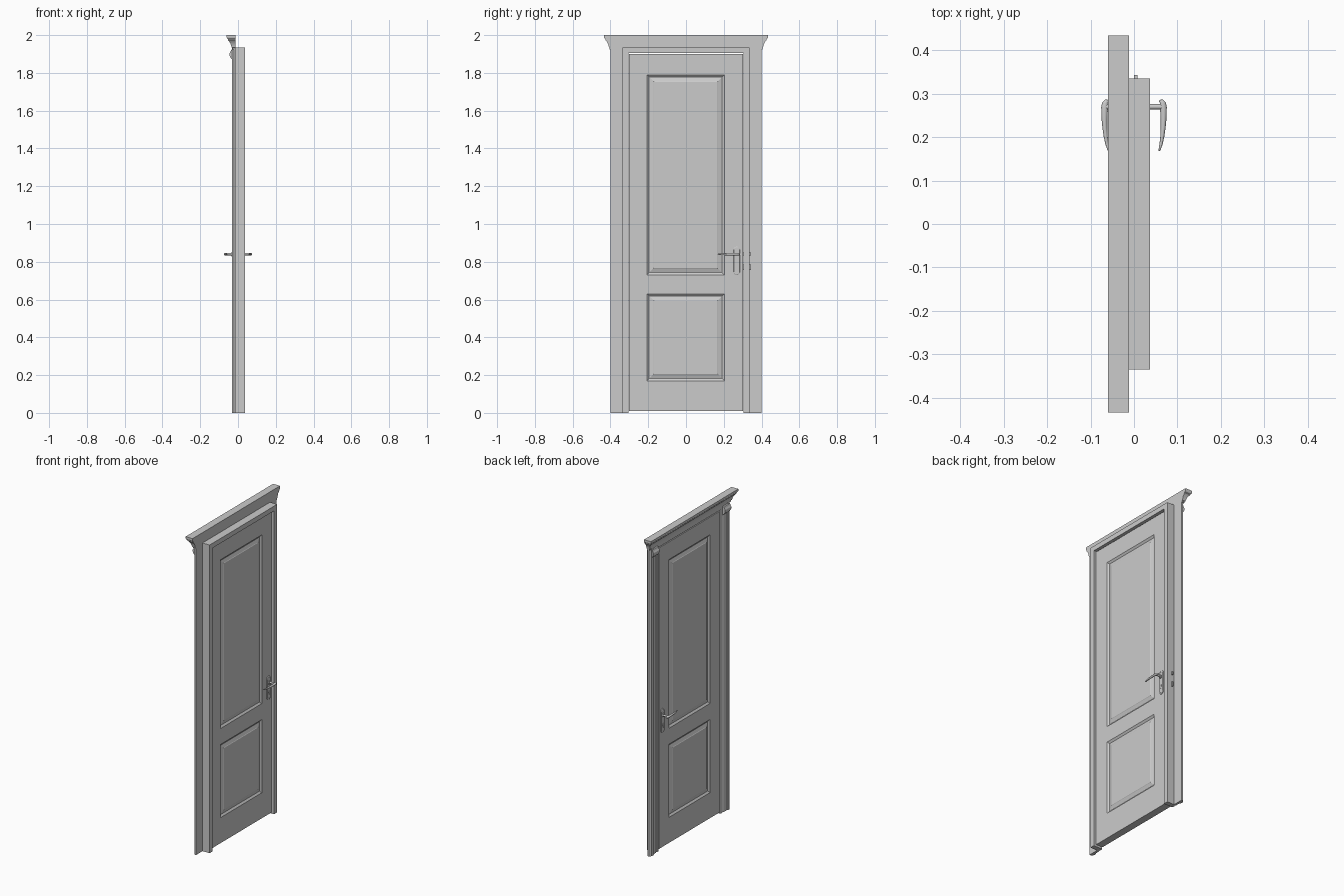
import bpy, bmesh, math
from mathutils import Vector

if "Cube" in bpy.data.objects:
    bpy.data.objects.remove(bpy.data.objects["Cube"])


def finish(name, bm, mirror=None, bevel=0, smooth=None):
    bmesh.ops.recalc_face_normals(bm, faces=bm.faces)
    me = bpy.data.meshes.new(name)
    bm.to_mesh(me)
    bm.free()
    ob = bpy.data.objects.new(name, me)
    bpy.context.collection.objects.link(ob)
    if bevel:
        b = ob.modifiers.new("bevel", 'BEVEL')
        b.width, b.segments = bevel, 2
    if mirror is not None:
        m = ob.modifiers.new("mirror", 'MIRROR')
        m.use_axis = [i == mirror for i in range(3)]
    if smooth:
        bpy.ops.object.select_all(action='DESELECT')
        ob.select_set(True)
        bpy.context.view_layer.objects.active = ob
        bpy.ops.object.shade_smooth_by_angle(angle=math.radians(smooth))
    return ob


def loft(bm, rings, cap=True):
    vr = [[bm.verts.new(p) for p in r] for r in rings]
    for a, b in zip(vr, vr[1:]):
        n = len(a)
        for i in range(n):
            bm.faces.new((a[i], a[(i + 1) % n], b[(i + 1) % n], b[i]))
    if cap:
        bm.faces.new(vr[0])
        bm.faces.new(vr[-1])
    return bm


def surround(name, half, head, profile):
    """Mitred trim round the opening; profile is (distance outward, x)."""
    rings = [[(x, s * (half + u), (head + u) if top else 0) for u, x in profile]
             for s, top in ((-1, 0), (-1, 1), (1, 1), (1, 0))]
    return finish(name, loft(bmesh.new(), rings))


def box(bm, lo, hi):
    loft(bm, [[(x, lo[1], lo[2]), (x, hi[1], lo[2]), (x, hi[1], hi[2]), (x, lo[1], hi[2])]
              for x in (lo[0], hi[0])])


def rod(bm, x0, x1, y, z, r, n=16):
    loft(bm, [[(x, y + r * math.cos(2 * math.pi * i / n), z + r * math.sin(2 * math.pi * i / n))
               for i in range(n)] for x in (x0, x1)])


# Jamb lining and moulded casing
surround("door_jamb", 0.305, 1.905,
         [(0, -.012), (0.03, -.012), (0.03, .037), (0, .037)])
surround("door_casing", 0.305, 1.905,
         [(0, -.012), (0, -.022), (.006, -.026), (.018, -.026), (.022, -.022), (.028, -.026),
          (.062, -.028), (.066, -.033), (.082, -.033), (.088, -.028), (.095, -.022), (.095, -.012)])

# Flared cornice with returned ends
bm = bmesh.new()
steps = [(.004, 1.925), (.004, 1.932), (.008, 1.935), (.010, 1.945), (.014, 1.956),
         (.020, 1.966), (.027, 1.974), (.027, 1.979), (.032, 1.983), (.034, 1.988), (.034, 2.0)]
loft(bm, [[(-.012, -.4 - o, z), (-.026 - o, -.4 - o, z), (-.026 - o, .4 + o, z), (-.012, .4 + o, z)]
          for o, z in steps])
finish("cornice", bm)

# Small corbels on the casing uprights
bm = bmesh.new()
prof = [(-.026, 1.928), (-.036, 1.922), (-.040, 1.912), (-.045, 1.904),
        (-.045, 1.892), (-.040, 1.882), (-.034, 1.874), (-.026, 1.868)]
loft(bm, [[(x, y, z) for x, z in prof] for y in (.325, .385)])
finish("corbel", bm, mirror=1)

# Door leaf: half thickness with two raised panels, mirrored to the other face
bm = bmesh.new()
ys = [-.302, -.207, .203, .302]
zs = [.01, .17, .63, .73, 1.79, 1.9]
T = .023
grid = [[bm.verts.new((T, y, z)) for y in ys] for z in zs]
panels = []
for j in range(5):
    for i in range(3):
        f = bm.faces.new((grid[j][i], grid[j][i + 1], grid[j + 1][i + 1], grid[j + 1][i]))
        if i == 1 and j in (1, 3):
            panels.append(f)
rim = [e for e in bm.edges if e.is_boundary]
for v in [g for g in bmesh.ops.extrude_edge_only(bm, edges=rim)["geom"]
          if isinstance(g, bmesh.types.BMVert)]:
    v.co.x = 0
bm.normal_update()
for f in panels:
    for wide, x in ((.004, T - .003), (.008, T - .009), (.004, T - .009),
                    (.018, T - .003), (.003, T - .001)):
        bmesh.ops.inset_region(bm, faces=[f], thickness=wide, use_even_offset=True)
        for v in f.verts:
            v.co.x = x
finish("door_leaf", bm, mirror=0)

# Rounded handle backplates
bm = bmesh.new()
Y, Z, R = .268, .84, .017
outline = [(Y + R * math.cos(a), zc + R * math.sin(a))
           for zc, a0 in ((.863, 0), (.747, math.pi))
           for a in [a0 + math.pi * k / 12 for k in range(13)]]
loft(bm, [[(x, Y + (y - Y) * s, .805 + (z - .805) * (1 - (1 - s) * .25)) for y, z in outline]
          for x, s in ((T - .002, 1), (T + .004, 1), (T + .006, .85))])
finish("handle_plate", bm, mirror=0, smooth=30)

# Plate screws, lever collar and key cylinder
bm = bmesh.new()
for z in (.869, .74):
    rod(bm, T, T + .0075, Y, z, .004, 12)
rod(bm, T, T + .011, Y, Z, .011, 20)
rod(bm, T, T + .009, Y, .782, .007)
box(bm, (T, Y - .003, .765), (T + .009, Y + .003, .782))
finish("handle_fittings", bm, mirror=0, smooth=30)

# Curved tapering levers, with the neck
bm = bmesh.new()
rod(bm, T, .064, Y + .002, Z, .0062)
path = [(.058, .284, .002), (.063, .2825, .005), (.066, .278, .0075), (.0675, .268, .008),
        (.068, .255, .0072), (.068, .24, .0065), (.067, .22, .0055), (.065, .20, .0045),
        (.062, .183, .0035), (.058, .168, .002)]
pts = [Vector((x, y, 0)) for x, y, r in path]
rings = []
for i, (x, y, r) in enumerate(path):
    t = (pts[min(i + 1, len(pts) - 1)] - pts[max(i - 1, 0)]).normalized()
    n = Vector((-t.y, t.x, 0))
    h = min(.0065, r * 1.2)
    rings.append([pts[i] + n * r * math.cos(2 * math.pi * k / 14)
                  + Vector((0, 0, Z + h * math.sin(2 * math.pi * k / 14))) for k in range(14)])
loft(bm, rings)
finish("lever_handle", bm, mirror=0, smooth=50)

# Latch and lock bolts reaching through the jamb
bm = bmesh.new()
box(bm, (.0, .29, .832), (.008, .343, .85))
box(bm, (.0, .29, .757), (.008, .343, .785))
finish("lock_bolts", bm)
